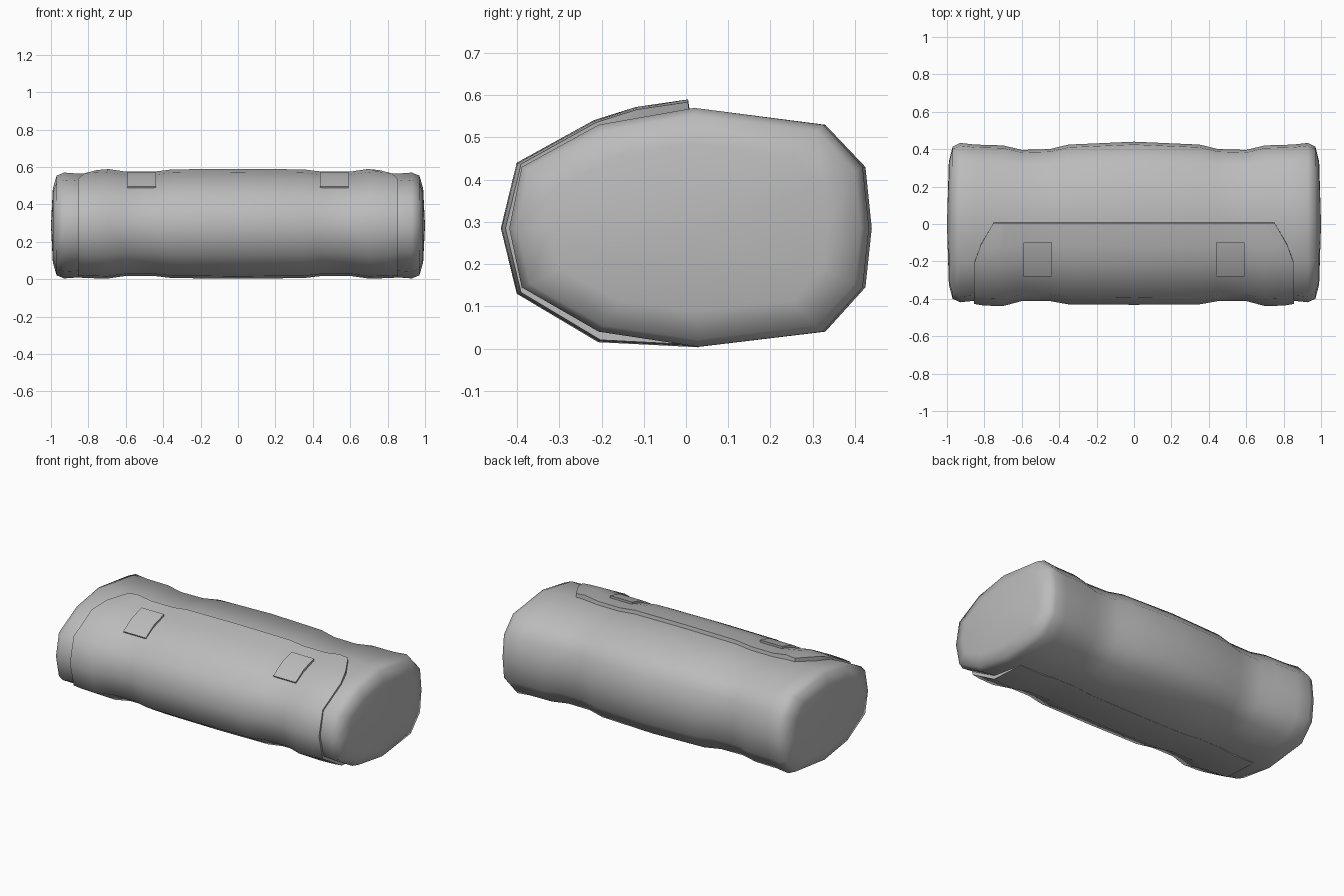
import bpy, bmesh, math

cube = bpy.data.objects.get("Cube")
if cube:
    bpy.data.objects.remove(cube, do_unlink=True)

mat = bpy.data.materials.new("grey cloth")
mat.use_nodes = True
GREY = (0.5, 0.5, 0.5, 1)
mat.diffuse_color = GREY
mat.node_tree.nodes["Principled BSDF"].inputs["Base Color"].default_value = GREY

MID_Z = 0.287


def make(name, rings, closed=False, caps=None):
    """Skin a row of equal point rings, with optional end points."""
    bm = bmesh.new()
    rows = [[bm.verts.new(p) for p in ring] for ring in rings]
    n = len(rows[0])
    for a, b in zip(rows, rows[1:]):
        for i in range(n if closed else n - 1):
            j = (i + 1) % n
            bm.faces.new((a[i], a[j], b[j], b[i]))
    for row, tip in zip((rows[0], rows[-1]), caps or ()):
        centre = bm.verts.new(tip)
        for i in range(n):
            bm.faces.new((row[i], row[(i + 1) % n], centre))
    bmesh.ops.recalc_face_normals(bm, faces=bm.faces)
    mesh = bpy.data.meshes.new(name)
    bm.to_mesh(mesh)
    bm.free()
    mesh.materials.append(mat)
    ob = bpy.data.objects.new(name, mesh)
    bpy.context.collection.objects.link(ob)
    return ob


def smooth(ob, angle):
    bpy.ops.object.select_all(action="DESELECT")
    ob.select_set(True)
    bpy.context.view_layer.objects.active = ob
    bpy.ops.object.shade_smooth_by_angle(angle=math.radians(angle))


def mirrored(half):
    return [(-s[0], *s[1:]) for s in reversed(half) if s[0] > 0] + half


def ring(section, x, sy, sz):
    return [(x, y * sy, MID_Z + (z - MID_Z) * sz) for y, z in section]


# Rolled body: twelve-sided section, pinched where the straps sit
body_section = [(0.02, 0.57), (0.33, 0.53), (0.425, 0.43), (0.44, 0.285),
                (0.425, 0.145), (0.33, 0.04), (0.03, 0.004), (-0.21, 0.04),
                (-0.395, 0.145), (-0.425, 0.285), (-0.395, 0.43), (-0.21, 0.53)]
body_stations = mirrored([
    (0, 1.0, 1.0), (0.35, 0.965, 0.99), (0.45, 0.91, 0.95), (0.6, 0.9, 0.95),
    (0.7, 0.955, 0.98), (0.85, 0.965, 0.98), (0.93, 0.985, 1.0),
    (0.97, 0.94, 0.94), (0.99, 0.76, 0.7)])
body = make("bedroll_body", [ring(body_section, *s) for s in body_stations],
            True, [(-1, 0, MID_Z), (1, 0, MID_Z)])
smooth(body, 180)

# Outer flap wrapped round the front, with rounded upper corners
flap_section = [(0.005, 0.59), (-0.12, 0.572), (-0.22, 0.541), (-0.405, 0.44),
                (-0.443, 0.285), (-0.405, 0.13), (-0.21, 0.015), (0.03, 0.003)]
row_reach = [0.88, 0.96] + [1.0] * 6
flap_stations = mirrored([
    (0, 0.975, 1.0), (0.35, 0.97, 0.99), (0.45, 0.93, 0.95), (0.6, 0.93, 0.95),
    (0.7, 0.99, 1.0), (0.8, 0.985, 0.99), (0.855, 0.965, 0.98)])
flap_rings = []
for x, sy, sz in flap_stations:
    points = ring(flap_section, x, sy, sz)
    if abs(x) > 0.7:
        points = [(px * r, y, z) for (px, y, z), r in zip(points, row_reach)]
    flap_rings.append(points)
flap = make("outer_flap", flap_rings)
# Thickness runs inward, so its rim meets the body
solid = flap.modifiers.new("Thickness", "SOLIDIFY")
solid.thickness = 0.03
solid.offset = -1
bpy.context.view_layer.objects.active = flap
flap.select_set(True)
mesh = flap.data
if mesh.polygons[len(mesh.polygons) // 2].normal.y > 0:
    mesh.flip_normals()
bpy.ops.object.select_all(action="DESELECT")
flap.select_set(True)
bpy.ops.object.modifier_apply(modifier="Thickness")
smooth(flap, 50)

# Bent strap buckles
buckle_section = [(-0.098, 0.574), (-0.195, 0.548), (-0.28, 0.496),
                  (-0.27, 0.475), (-0.19, 0.525), (-0.1, 0.55)]
for name, x in (("left_buckle", 0.515), ("right_buckle", -0.515)):
    rings = [[(x + d, y, z) for y, z in buckle_section] for d in (-0.077, 0.077)]
    centres = [(x + d, -0.19, 0.537) for d in (-0.077, 0.077)]
    smooth(make(name, rings, True, centres), 30)
